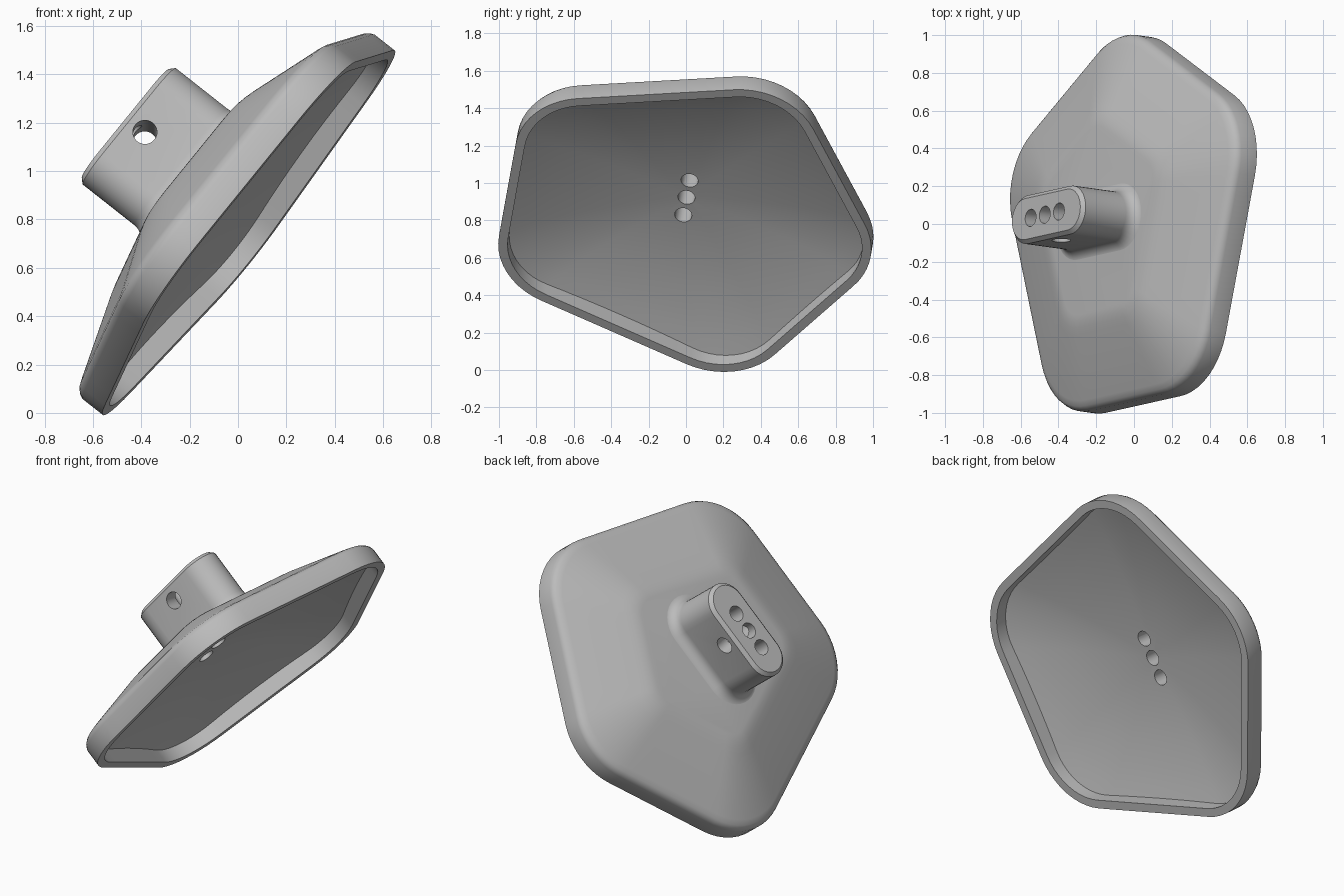
import bpy, bmesh, math
from mathutils import Matrix, Vector

cube = bpy.data.objects.get("Cube")
if cube:
    bpy.data.objects.remove(cube, do_unlink=True)

grey = bpy.data.materials.new("plain grey")
grey.use_nodes = True
colour = (0.5, 0.5, 0.5, 1)
grey.diffuse_color = colour
grey.node_tree.nodes["Principled BSDF"].inputs["Base Color"].default_value = colour

# Tilted frame: local z is the stub axis, local y the row of holes
axis = Vector((-0.781, 0.109, 0.615)).normalized()
side = Vector((0.62, 0.14, 0.772)).cross(axis).normalized()
row = axis.cross(side)
frame = Matrix.Translation((0.039, -0.022, 0.785)) @ Matrix((side, row, axis)).transposed().to_4x4()

# Pentagon sides: direction in degrees and distance from the axis
SIDES = [(0, 0.95), (73, 0.878), (148, 0.93), (212, 0.93), (287, 0.856)]


def pentagon(inset, radius, arc=10, straight=8):
    """Rounded pentagon outline, with points along its straight sides."""
    corners = []
    for i, (a1, d1) in enumerate(SIDES):
        a2, d2 = SIDES[(i + 1) % 5]
        a2 += 360 if a2 < a1 else 0
        a1, a2 = math.radians(a1), math.radians(a2)
        d1, d2 = d1 - inset - radius, d2 - inset - radius
        det = math.sin(a2 - a1)
        cx = (d1 * math.sin(a2) - d2 * math.sin(a1)) / det
        cy = (d2 * math.cos(a1) - d1 * math.cos(a2)) / det
        corners.append([Vector((cx + radius * math.cos(t), cy + radius * math.sin(t)))
                        for t in (a1 + (a2 - a1) * k / arc for k in range(arc + 1))])
    points = []
    for i, corner in enumerate(corners):
        end, start = corner[-1], corners[(i + 1) % 5][0]
        points += corner + [end.lerp(start, k / straight) for k in range(1, straight)]
    return points


def stadium(grow, half=0.18, radius=0.13, centre=0.012, steps=16):
    """Long rounded outline of the stub."""
    points = []
    for turn, shift in ((0, half), (math.pi, -half)):
        for k in range(steps + 1):
            t = turn + math.pi * k / steps
            points.append(Vector(((radius + grow) * math.cos(t),
                                  centre + shift + (radius + grow) * math.sin(t))))
    return points


def finish(bm, name):
    """Turn a bmesh into a grey object."""
    mesh = bpy.data.meshes.new(name)
    bm.to_mesh(mesh)
    bm.free()
    mesh.materials.append(grey)
    obj = bpy.data.objects.new(name, mesh)
    bpy.context.collection.objects.link(obj)
    return obj


def loft(name, rings):
    """Closed skin over rings of 3D points."""
    bm = bmesh.new()
    loops = [[bm.verts.new(p) for p in ring] for ring in rings]
    count = len(loops[0])
    for low, high in zip(loops, loops[1:]):
        for i in range(count):
            j = (i + 1) % count
            bm.faces.new((low[i], low[j], high[j], high[i]))
    bm.faces.new(loops[0][::-1])
    bm.faces.new(loops[-1])
    bmesh.ops.recalc_face_normals(bm, faces=bm.faces)
    return finish(bm, name)


def drill(name, matrix, depth, radius):
    bm = bmesh.new()
    bmesh.ops.create_cone(bm, cap_ends=True, segments=32, radius1=radius,
                          radius2=radius, depth=depth, matrix=matrix)
    return finish(bm, name)


def level(points, z):
    return [(p.x, p.y, z) for p in points]


def domed(points, scale):
    """Ring of the hollow, shallower towards the wall."""
    scaled = [p * scale for p in points]
    return [(p.x, p.y, 0.225 - 0.075 * (p.length_squared + scale ** 2)) for p in scaled]


# Dish: domed hollow, lip, outer wall, rounded shoulder, slopes and plateau
inner = pentagon(0.05, 0.35)
rings = [domed(inner, s) for s in (0.06, 0.2, 0.4, 0.6, 0.8, 0.92, 1)]
rings.append(level(inner, 0))
for inset, z in ((0, 0), (0, 0.105), (0.008, 0.125), (0.022, 0.14), (0.05, 0.152),
                 (0.37, 0.272), (0.41, 0.285), (0.44, 0.293), (0.475, 0.298)):
    rings.append(level(pentagon(inset, 0.4 - 0.6 * inset), z))
dish = loft("dish_with_stub", rings)

# Stub: filleted foot, straight sides, chamfered end
fillet = 0.065
rings = [level(stadium(fillet), 0.26)]
for k in range(7):
    t = math.pi / 2 * k / 6
    rings.append(level(stadium(fillet * (1 - math.sin(t))), 0.296 + fillet * (1 - math.cos(t))))
rings += [level(stadium(0), 0.635), level(stadium(-0.02), 0.655)]
stub = loft("stub", rings)

# Three holes along the axis and one pin hole across the stub
cutters = [drill("bore", Matrix.Translation((0, y, 0.45)), 0.8, 0.046)
           for y in (-0.12, 0, 0.12)]
cutters.append(drill("pin_hole",
                     Matrix.Translation((0, 0.015, 0.555)) @ Matrix.Rotation(math.pi / 2, 4, "Y"),
                     0.6, 0.05))

for tool, operation in [(stub, "UNION")] + [(c, "DIFFERENCE") for c in cutters]:
    tool.hide_render = True
    mod = dish.modifiers.new(tool.name, "BOOLEAN")
    mod.operation = operation
    mod.solver = "EXACT"
    mod.object = tool

bpy.context.view_layer.objects.active = dish
for other in bpy.context.selected_objects:
    other.select_set(False)
dish.select_set(True)
for mod in list(dish.modifiers):
    bpy.ops.object.modifier_apply(modifier=mod.name)
for tool in [stub] + cutters:
    bpy.data.objects.remove(tool, do_unlink=True)

dish.data.transform(frame)
bpy.ops.object.shade_smooth_by_angle(angle=math.radians(35))
